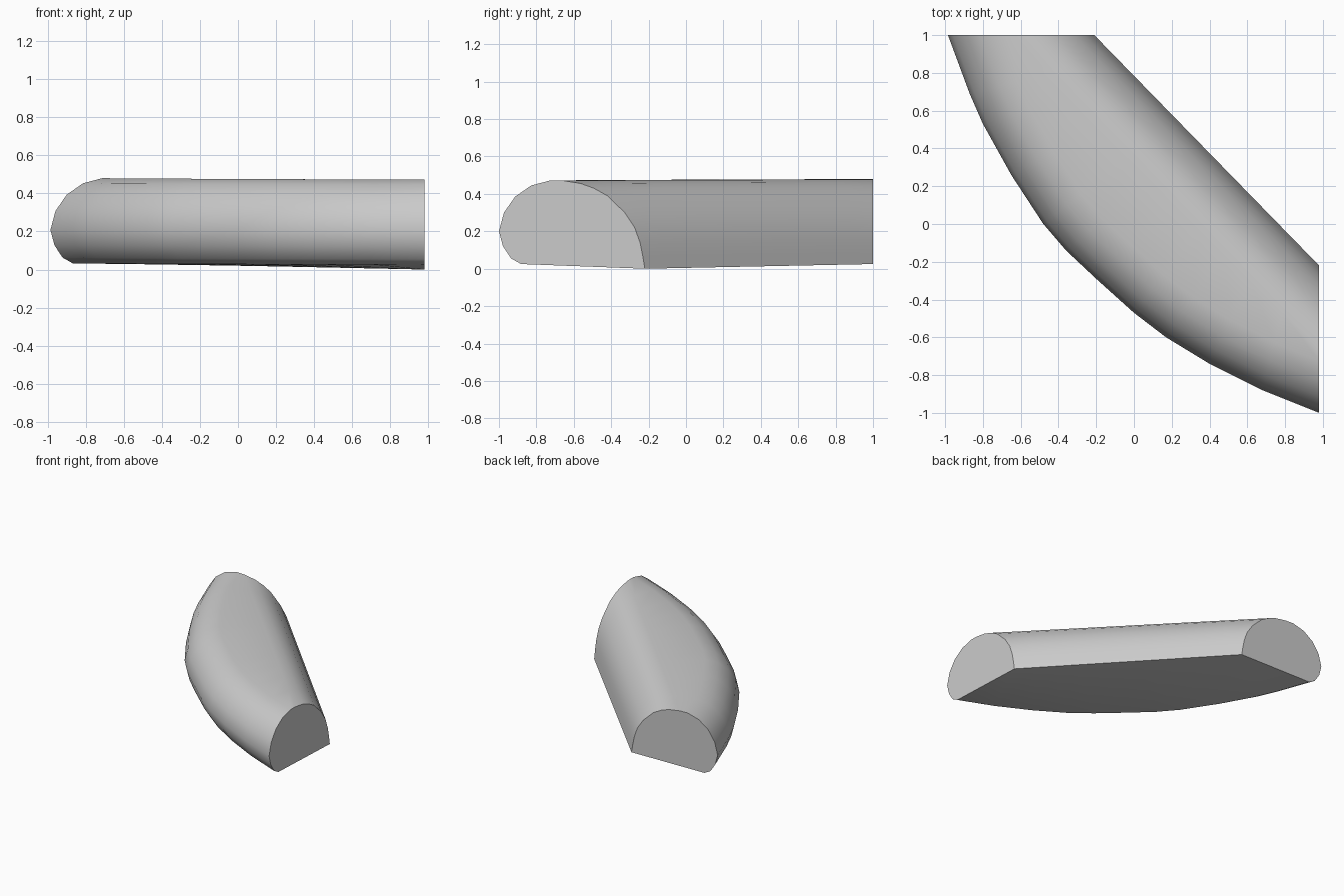
import bpy, bmesh, math
from mathutils import Vector

cube = bpy.data.objects.get("Cube")
if cube:
    bpy.data.objects.remove(cube, do_unlink=True)

grey = bpy.data.materials.new("light_grey")
grey.use_nodes = True
colour = (0.6, 0.6, 0.6, 1)
grey.diffuse_color = colour
grey.node_tree.nodes["Principled BSDF"].inputs["Base Color"].default_value = colour

# Plan outline: straight inner edge and bowed outer edge
inner_start, inner_end = Vector((-0.21, 1.0)), Vector((0.98, -0.22))
outer = [Vector(p) for p in (
    (-0.985, 1), (-0.87, 0.69), (-0.8, 0.53), (-0.65, 0.26), (-0.48, 0), (-0.36, -0.14),
    (-0.2, -0.29), (0, -0.47), (0.17, -0.6), (0.4, -0.74), (0.68, -0.88), (0.98, -1))]

# Wall profiles: inset from the edge, height
inner_wall = [(0, 0), (0.008, 0.07), (0.018, 0.14), (0.038, 0.22), (0.075, 0.3),
              (0.14, 0.39), (0.19, 0.43), (0.24, 0.456), (0.31, 0.472)]
outer_wall = [(0.255, 0.472), (0.16, 0.445), (0.08, 0.385), (0.025, 0.3), (0, 0.2),
              (0.02, 0.12), (0.06, 0.055), (0.11, 0.025)]

bm = bmesh.new()
run = (inner_end - inner_start).normalized()
inner_normal = Vector((run.y, -run.x))
last = len(outer) - 1
rings = []
for i, q in enumerate(outer):
    t = i / last
    p = inner_start.lerp(inner_end, t)
    d = (q - p).normalized()
    tangent = (outer[min(i + 1, last)] - outer[max(i - 1, 0)]).normalized()
    cos_in = abs(d.dot(inner_normal))
    cos_out = abs(d.dot(Vector((tangent.y, -tangent.x))))
    # The underside rises slightly towards the back
    lift = 0.025 * (1 - t)
    section = [(p + d * a / cos_in, z + lift * (1 - z / 0.6)) for a, z in inner_wall]
    section += [(q - d * b / cos_out, z + lift * 0.3) for b, z in outer_wall]
    rings.append([bm.verts.new((v.x, v.y, z)) for v, z in section])

# Skin between sections, then cap both ends
for r, s in zip(rings, rings[1:]):
    for k in range(len(r)):
        n = (k + 1) % len(r)
        bm.faces.new((r[k], r[n], s[n], s[k]))
bm.faces.new(rings[0])
bm.faces.new(rings[-1])
bmesh.ops.recalc_face_normals(bm, faces=bm.faces)

mesh = bpy.data.meshes.new("rounded_segment")
bm.to_mesh(mesh)
bm.free()
mesh.materials.append(grey)
segment = bpy.data.objects.new("rounded_segment", mesh)
bpy.context.collection.objects.link(segment)
bpy.ops.object.select_all(action='DESELECT')
segment.select_set(True)
bpy.context.view_layer.objects.active = segment
bpy.ops.object.shade_smooth_by_angle(angle=math.radians(35))
